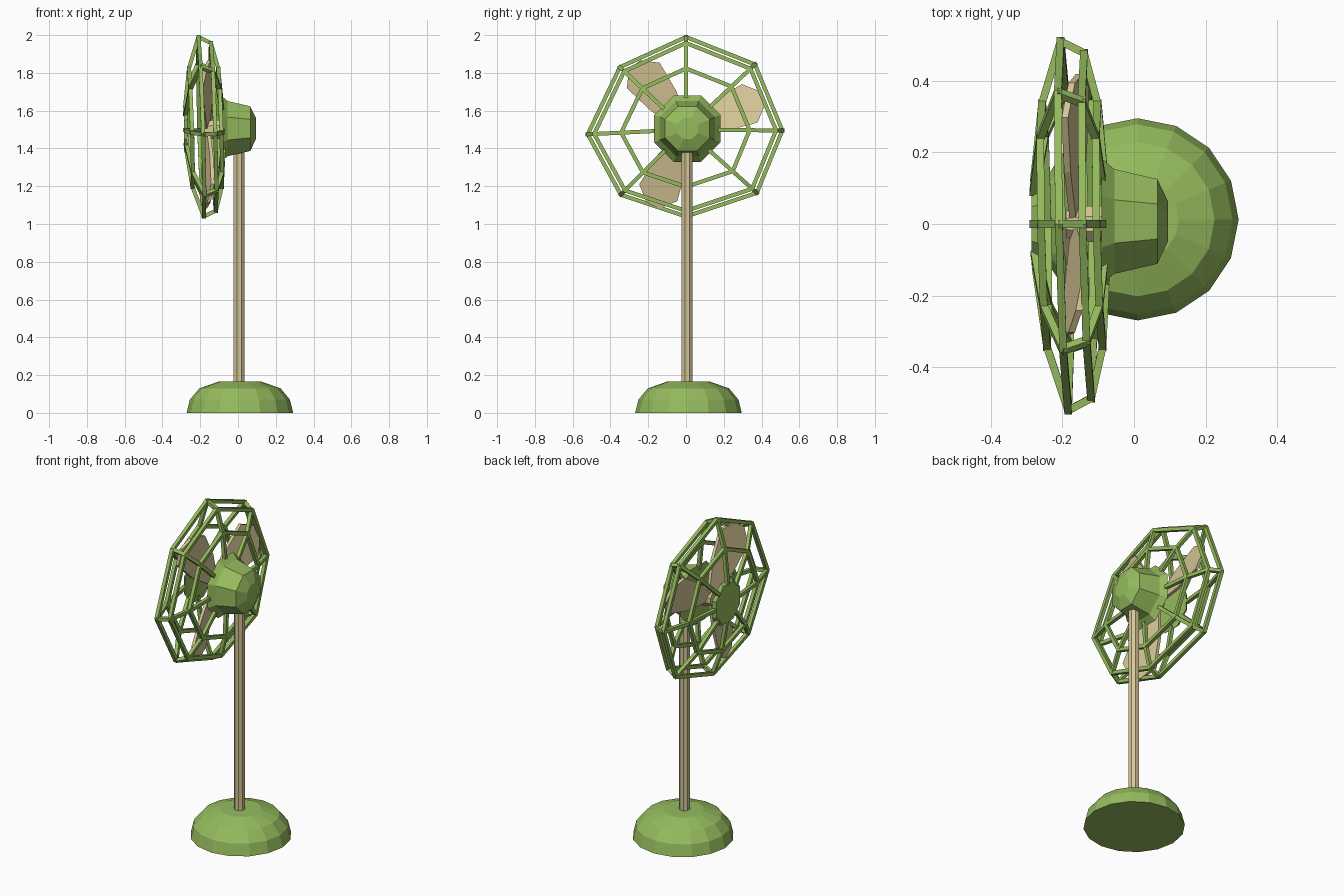
import bpy, bmesh, math
from mathutils import Vector

if "Cube" in bpy.data.objects:
    bpy.data.objects.remove(bpy.data.objects["Cube"])

def material(name, rgb):
    m = bpy.data.materials.new(name)
    m.diffuse_color = (*rgb, 1)
    m.use_nodes = True
    m.node_tree.nodes["Principled BSDF"].inputs["Base Color"].default_value = m.diffuse_color
    return m

green = material("leaf_green", (0.30, 0.50, 0.11))
tan = material("pale_wood", (0.68, 0.57, 0.31))

def finish(name, bm, mat):
    bmesh.ops.recalc_face_normals(bm, faces=bm.faces)
    me = bpy.data.meshes.new(name)
    bm.to_mesh(me)
    bm.free()
    me.materials.append(mat)
    ob = bpy.data.objects.new(name, me)
    bpy.context.collection.objects.link(ob)

def lathe(name, profile, sides, mat, centre, axis='Z', turn=0.0):
    """Closed solid of stacked polygon rings; profile = (along axis, radius)."""
    bm = bmesh.new()
    rings = []
    for h, r in profile:
        ring = []
        for i in range(sides):
            a = math.tau * i / sides + turn
            c, s = r * math.cos(a), r * math.sin(a)
            p = (c, s, h) if axis == 'Z' else (h, c, s)
            ring.append(bm.verts.new(Vector(p) + Vector(centre)))
        rings.append(ring)
    for a, b in zip(rings, rings[1:]):
        for i in range(sides):
            j = (i + 1) % sides
            bm.faces.new((a[i], a[j], b[j], b[i]))
    bm.faces.new(rings[0])
    bm.faces.new(rings[-1])
    finish(name, bm, mat)

def bar(bm, a, b, w=0.021):
    """Square bar between two points."""
    d = (b - a).normalized()
    side = d.cross(Vector((1, 0, 0)))
    if side.length < 0.3:
        side = d.cross(Vector((0, a.z - 1.5, -a.y)))
    side.normalize()
    up = d.cross(side)
    ends = []
    for p in (a - d * w * 0.2, b + d * w * 0.2):
        ends.append([bm.verts.new(p + (side * s + up * t) * w / 2)
                     for s, t in ((-1, -1), (1, -1), (1, 1), (-1, 1))])
    bm.faces.new(ends[0])
    bm.faces.new(ends[1])
    for i in range(4):
        j = (i + 1) % 4
        bm.faces.new((ends[0][i], ends[0][j], ends[1][j], ends[1][i]))

# Stand
lathe("base", [(0, 0.282), (0.07, 0.265), (0.13, 0.215), (0.165, 0.115)],
      16, green, (0.01, 0.013, 0))
lathe("pole", [(0.15, 0.031), (1.42, 0.031)], 8, tan, (0.006, 0.006, 0), turn=math.pi / 8)

# Motor housing, pointing back along +x
lathe("motor_housing", [(-0.09, 0.19), (-0.055, 0.158), (0.065, 0.128), (0.095, 0.06)],
      8, green, (0, 0.007, 1.505), 'X', math.pi / 8)

# Cage: slightly uneven octagon, leaning a little
outline = [(0, 0.49), (0.365, 0.345), (0.51, -0.005), (0.375, -0.335),
           (0, -0.46), (-0.345, -0.345), (-0.52, -0.025), (-0.35, 0.33)]

def ring(x, scale):
    return [Vector((x - 0.03 * z * scale - 0.02 * y * scale, y * scale, 1.5 + z * scale))
            for y, z in outline]

front = [ring(-0.195, 1), ring(-0.25, 0.66), ring(-0.277, 0.24)]
back = [ring(-0.13, 0.935), ring(-0.095, 0.66), ring(-0.083, 0.33)]
bm = bmesh.new()
for i in range(8):
    j = (i + 1) % 8
    for half in (front, back):
        for r in half[:2]:
            bar(bm, r[i], r[j])
        bar(bm, half[0][i], half[1][i])
        bar(bm, half[1][i], half[2][i])
    bar(bm, front[0][i], back[0][i])
finish("cage", bm, green)

# Front cap of the cage
lathe("cage_cap", [(-0.286, 0.125), (-0.268, 0.14)], 8, green, (0, 0, 1.5), 'X', math.pi / 8)

# Blades: (radial, sideways) outline, pitched about the radius
shape = [(0.03, 0.03), (0.19, 0.085), (0.365, 0.112), (0.44, 0.04),
         (0.437, -0.035), (0.365, -0.108), (0.19, -0.085), (0.03, -0.03)]
bm = bmesh.new()
for deg in (22, 128, 246):
    a = math.radians(deg)
    c, s = math.cos(a), math.sin(a)
    sides = [[bm.verts.new((-0.163 - 0.27 * t + dx, u * c - t * s, 1.5 + u * s + t * c))
              for u, t in shape] for dx in (-0.009, 0.009)]
    bm.faces.new(sides[0])
    bm.faces.new(sides[1])
    n = len(shape)
    for i in range(n):
        j = (i + 1) % n
        bm.faces.new((sides[0][i], sides[0][j], sides[1][j], sides[1][i]))
finish("blades", bm, tan)

# Blade hub and shaft
lathe("blade_hub", [(-0.19, 0.04), (-0.135, 0.055), (-0.08, 0.055)], 8, tan,
      (0, 0, 1.5), 'X', math.pi / 8)
